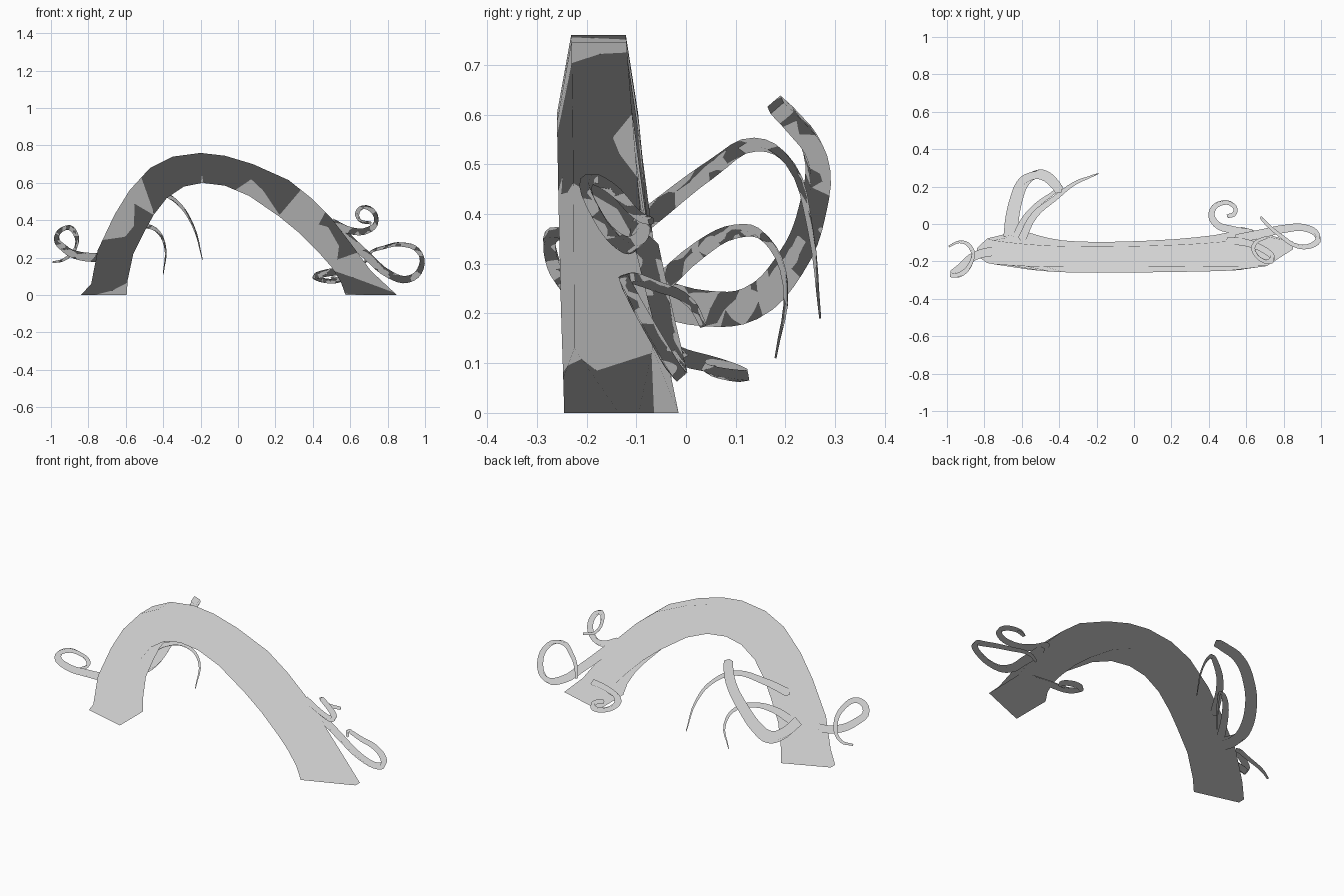
import bpy
import bmesh

cube = bpy.data.objects.get("Cube")
if cube:
    bpy.data.objects.remove(cube, do_unlink=True)

# One plain grey for everything
grey = bpy.data.materials.new("plain_grey")
grey.use_nodes = True
colour = (0.8, 0.8, 0.8, 1)
grey.diffuse_color = colour
grey.node_tree.nodes["Principled BSDF"].inputs["Base Color"].default_value = colour


def add_object(name, mesh):
    """Finish a part: grey material and upward normals for even foliage-style shading."""
    mesh.materials.clear()
    mesh.materials.append(grey)
    mesh.shade_smooth()
    mesh.normals_split_custom_set_from_vertices([(0, 0, 1)] * len(mesh.vertices))
    obj = bpy.data.objects.new(name, mesh)
    bpy.context.collection.objects.link(obj)


def lerp(a, b, t):
    return a + (b - a) * t


# Side profile of the arched root: outer edge (x, z) paired with inner edge (x, z)
outer_edge = [(-.84, 0), (-.785, .06), (-.75, .24), (-.66, .43), (-.58, .56),
              (-.47, .68), (-.35, .74), (-.2, .76), (-.07, .745), (.08, .7),
              (.27, .615), (.39, .52), (.5, .41), (.6, .28), (.71, .13), (.85, 0)]
inner_edge = [(-.595, 0), (-.59, .08), (-.56, .22), (-.5, .34), (-.45, .43),
              (-.38, .52), (-.29, .58), (-.19, .6), (-.07, .585), (.06, .53),
              (.22, .42), (.33, .33), (.43, .23), (.5, .15), (.55, .07), (.575, 0)]


def build_arch():
    """Loft a four-sided section, wider underneath, with feet that taper outward."""
    bm = bmesh.new()
    rings = []
    last = len(outer_edge) - 1
    for i, ((ox, oz), (ix, iz)) in enumerate(zip(outer_edge, inner_edge)):
        rise = oz / outer_edge[7][1]
        along = i / last
        centre = lerp(-.13, -.178, rise)
        half_inner = lerp(lerp(.105, .115, along), .082, rise)
        if i in (0, last):
            outer_centre, half_outer = lerp(-.15, -.115, along), .02
        else:
            outer_centre = lerp(-.14, -.176, rise)
            half_outer = lerp(lerp(.065, .085, along), .055, rise)
        corners = [(ox, outer_centre - half_outer, oz), (ox, outer_centre + half_outer, oz),
                   (ix, centre + half_inner, iz), (ix, centre - half_inner, iz)]
        rings.append([bm.verts.new(c) for c in corners])
    for a, b in zip(rings, rings[1:]):
        for k in range(4):
            n = (k + 1) % 4
            bm.faces.new((a[k], a[n], b[n], b[k]))
    bm.faces.new(rings[0])
    bm.faces.new(rings[-1])
    bmesh.ops.recalc_face_normals(bm, faces=bm.faces)
    mesh = bpy.data.meshes.new("arched_root")
    bm.to_mesh(mesh)
    bm.free()
    add_object("arched_root", mesh)


def tendril(name, points, thickness, tip):
    """Sweep a tapering four-sided section along a smooth path."""
    curve = bpy.data.curves.new(name + "_path", "CURVE")
    curve.dimensions = "3D"
    curve.resolution_u = 4
    curve.bevel_depth = thickness
    curve.bevel_resolution = 0
    curve.use_fill_caps = True
    spline = curve.splines.new("BEZIER")
    spline.bezier_points.add(len(points) - 1)
    for i, (knot, place) in enumerate(zip(spline.bezier_points, points)):
        knot.co = place
        knot.handle_left_type = knot.handle_right_type = "AUTO"
        knot.radius = lerp(1, tip, i / (len(points) - 1))
    helper = bpy.data.objects.new(name + "_path", curve)
    bpy.context.collection.objects.link(helper)
    bpy.context.view_layer.update()
    graph = bpy.context.evaluated_depsgraph_get()
    mesh = bpy.data.meshes.new_from_object(helper.evaluated_get(graph))
    bpy.data.objects.remove(helper, do_unlink=True)
    add_object(name, mesh)


build_arch()

# Tendrils behind the right leg
tendril("thick_back_tendril",
        [(-.66, -.07, .235), (-.65, .04, .21), (-.63, .13, .22), (-.6, .21, .3),
         (-.55, .255, .41), (-.48, .26, .52), (-.42, .21, .59), (-.4, .18, .62)],
        .038, .65)
tendril("upper_thin_tendril",
        [(-.6, -.08, .39), (-.53, .05, .49), (-.42, .14, .54),
         (-.33, .21, .5), (-.24, .25, .37), (-.19, .27, .19)],
        .022, .1)
tendril("lower_thin_tendril",
        [(-.63, -.07, .24), (-.58, .03, .33), (-.52, .1, .365),
         (-.44, .16, .35), (-.39, .2, .26), (-.4, .18, .11)],
        .022, .1)

# Curl on the outside of the right leg
tendril("right_leg_curl",
        [(-.72, -.14, .2), (-.85, -.17, .21), (-.93, -.235, .25),
         (-.97, -.27, .31), (-.92, -.265, .36), (-.87, -.205, .33),
         (-.87, -.13, .25), (-.93, -.095, .19), (-.99, -.12, .175)],
        .025, .25)

# Curls around the left leg
tendril("left_leg_upper_curl",
        [(.5, -.09, .39), (.6, -.1, .345), (.69, -.135, .345), (.74, -.18, .4),
         (.7, -.2, .465), (.645, -.155, .455), (.65, -.1, .4), (.71, -.07, .385)],
        .021, .4)
tendril("left_leg_big_loop",
        [(.55, -.08, .34), (.69, -.05, .21), (.81, -.025, .11), (.91, -.02, .085),
         (.98, -.06, .15), (.96, -.11, .24), (.88, -.12, .27),
         (.78, -.06, .255), (.7, .01, .22), (.68, .035, .175)],
        .025, .3)
tendril("left_leg_lower_curl",
        [(.63, -.05, .13), (.52, -.03, .125), (.44, 0, .11), (.415, .06, .095),
         (.46, .11, .078), (.53, .1, .075), (.54, .06, .082), (.5, .04, .09)],
        .022, .5)
